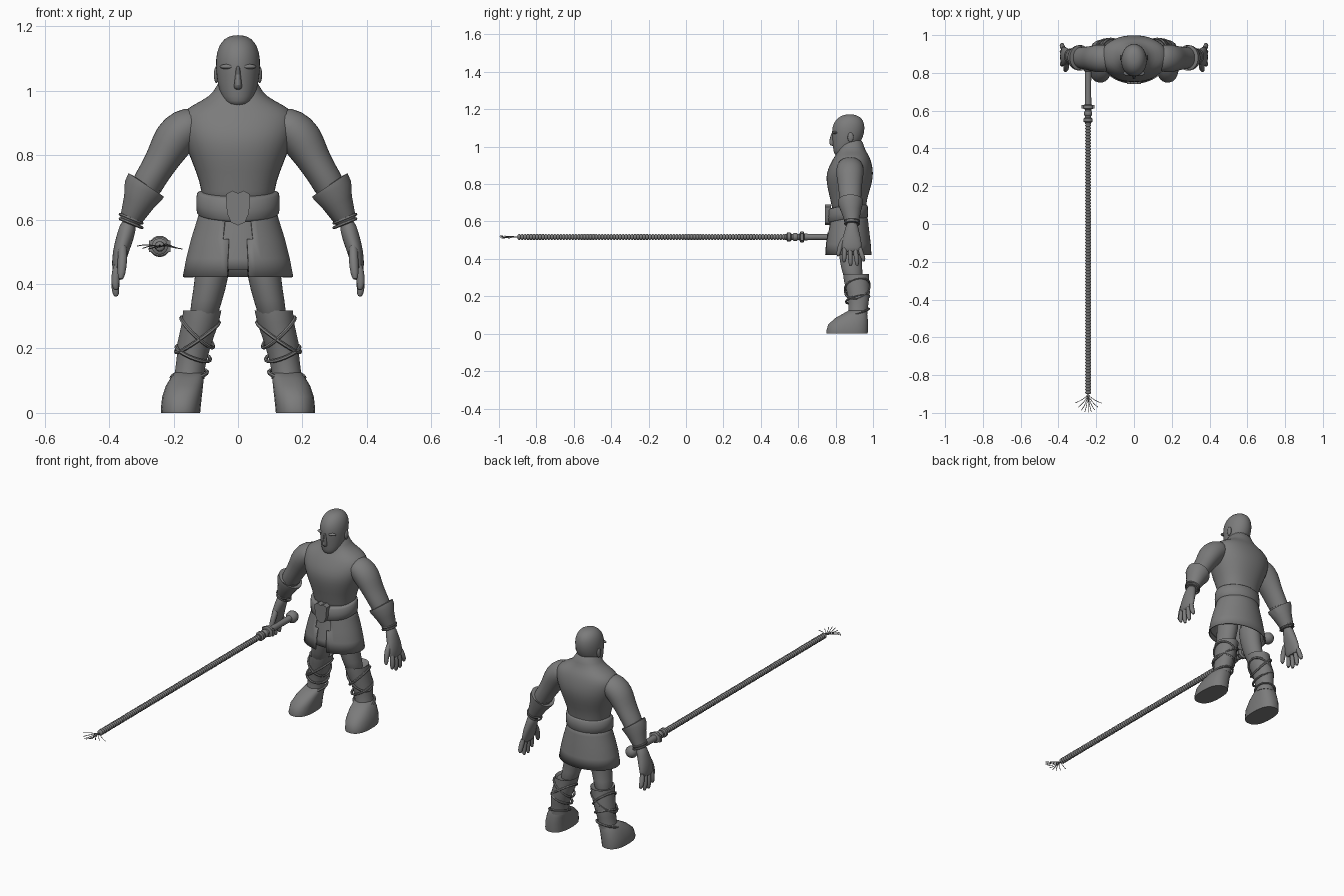
import bpy, bmesh, math
from mathutils import Vector

if "Cube" in bpy.data.objects:
    bpy.data.objects.remove(bpy.data.objects["Cube"], do_unlink=True)

grey = bpy.data.materials.new("plain grey")
grey.use_nodes = True
COLOUR = (0.2, 0.2, 0.2, 1)
grey.diffuse_color = COLOUR
grey.node_tree.nodes["Principled BSDF"].inputs["Base Color"].default_value = COLOUR

X, Y, Z = Vector((1, 0, 0)), Vector((0, 1, 0)), Vector((0, 0, 1))


def finish(obj, mirror=False, subsurf=0, thick=0, angle=50):
    """Material, shading and modifiers shared by every part."""
    obj.data.materials.clear()
    obj.data.materials.append(grey)
    bpy.ops.object.select_all(action='DESELECT')
    obj.select_set(True)
    bpy.context.view_layer.objects.active = obj
    bpy.ops.object.shade_smooth_by_angle(angle=math.radians(angle))
    if thick:
        obj.modifiers.new("thickness", 'SOLIDIFY').thickness = thick
    if mirror:
        obj.modifiers.new("mirror", 'MIRROR').use_mirror_merge = False
    if subsurf:
        mod = obj.modifiers.new("smooth", 'SUBSURF')
        mod.levels = mod.render_levels = subsurf
    return obj


def from_bmesh(name, bm, **opts):
    bmesh.ops.recalc_face_normals(bm, faces=bm.faces)
    mesh = bpy.data.meshes.new(name)
    bm.to_mesh(mesh)
    bm.free()
    obj = bpy.data.objects.new(name, mesh)
    bpy.context.collection.objects.link(obj)
    return finish(obj, **opts)


def loft(name, stations, axis=None, n=16, power=1.0, caps=True, edit=None, **opts):
    """Skin oval rings (x, y, z, ru, rv), upright to an axis or to the path."""
    bm = bmesh.new()
    pts = [Vector(s[:3]) for s in stations]
    rings = []
    for i, s in enumerate(stations):
        if axis == 'Z':
            u, v = X, Y
        elif axis == 'Y':
            u, v = X, Z
        else:
            t = (pts[min(i + 1, len(pts) - 1)] - pts[max(i - 1, 0)]).normalized()
            v = (Y - t * Y.dot(t)).normalized()
            u = v.cross(t)
        ring = []
        for k in range(n):
            a = 2 * math.pi * (k + 0.5) / n
            c, d = math.cos(a), math.sin(a)
            c = math.copysign(abs(c) ** power, c)
            d = math.copysign(abs(d) ** power, d)
            ring.append(bm.verts.new(pts[i] + u * c * s[3] + v * d * s[4]))
        rings.append(ring)
    for a, b in zip(rings, rings[1:]):
        for k in range(n):
            m = (k + 1) % n
            bm.faces.new((a[k], a[m], b[m], b[k]))
    if caps:
        bm.faces.new(rings[0])
        bm.faces.new(rings[-1])
    if edit:
        edit(bm)
    return from_bmesh(name, bm, **opts)


def rope(name, points, radius, closed=False, **opts):
    """Thin round cord through points, turned into a mesh."""
    curve = bpy.data.curves.new(name, 'CURVE')
    curve.dimensions = '3D'
    curve.bevel_depth, curve.bevel_resolution = radius, 1
    spline = curve.splines.new('POLY')
    spline.points.add(len(points) - 1)
    for p, q in zip(spline.points, points):
        p.co = (*q, 1)
    spline.use_cyclic_u = closed
    obj = bpy.data.objects.new(name, curve)
    bpy.context.collection.objects.link(obj)
    bpy.ops.object.select_all(action='DESELECT')
    obj.select_set(True)
    bpy.context.view_layer.objects.active = obj
    bpy.ops.object.convert(target='MESH')
    return finish(bpy.context.object, **opts)


def ball(name, loc, size, **opts):
    bm = bmesh.new()
    bmesh.ops.create_uvsphere(bm, u_segments=16, v_segments=10, radius=1)
    for v in bm.verts:
        v.co = Vector(loc) + Vector(a * b for a, b in zip(v.co, size))
    return from_bmesh(name, bm, **opts)


# Torso with sloping shoulders
loft("torso", [(0, .875, .62, .112, .09), (0, .87, .69, .112, .092), (0, .87, .75, .132, .108),
               (0, .873, .81, .157, .124), (0, .876, .86, .175, .127), (0, .883, .91, .185, .112),
               (0, .887, .945, .165, .096), (0, .888, .968, .115, .08), (0, .885, .995, .073, .068),
               (0, .885, 1.05, .055, .058)], 'Z', n=20, power=.9, subsurf=1)

# Head, nose, brow and ears
loft("head", [(0, .825, .953, .024, .026), (0, .835, .965, .044, .046), (0, .852, 1.0, .06, .067),
              (0, .865, 1.05, .068, .084), (0, .868, 1.1, .071, .09), (0, .873, 1.14, .061, .077),
              (0, .875, 1.163, .042, .052), (0, .875, 1.173, .018, .02)], 'Z', n=20, subsurf=1)
loft("nose", [(0, .79, 1.085, .008, .01), (0, .782, 1.05, .008, .013),
              (0, .78, 1.015, .015, .019), (0, .787, 1.003, .012, .012)], 'Z', n=8, subsurf=1)
ball("brow", (.03, .798, 1.075), (.027, .014, .008), mirror=True)
ball("ear", (.067, .88, 1.05), (.008, .016, .026), mirror=True)

# Arms, flared bracers and wrist cords
loft("arm", [(.11, .878, .91, .05, .065), (.165, .877, .885, .066, .075), (.2, .876, .85, .068, .075),
             (.227, .877, .80, .056, .066), (.256, .878, .752, .05, .062), (.285, .88, .705, .05, .057),
             (.31, .885, .65, .04, .045), (.338, .888, .585, .028, .032)], mirror=True, subsurf=1)
loft("bracer", [(.287, .88, .70, .052, .054), (.285, .88, .708, .066, .068), (.291, .88, .694, .066, .067),
                (.308, .883, .655, .05, .053), (.334, .888, .598, .034, .038), (.337, .888, .59, .03, .034)],
     n=24, mirror=True, angle=35)
wrist = [2 * math.pi * k / 24 for k in range(24)]
for drop in (0, .014):
    rope("wrist_cord", [(.332 + .034 * math.cos(a), .888 + .038 * math.sin(a),
                         .603 - drop + .014 * math.cos(a)) for a in wrist], .005, True, mirror=True)

# Hands with four fingers and a thumb
loft("palm", [(.336, .888, .60, .026, .03), (.349, .887, .55, .028, .038), (.365, .885, .50, .025, .054),
              (.373, .887, .455, .02, .054), (.374, .888, .435, .014, .048)], mirror=True, subsurf=1)
for base_y, tip_y, tip_z in ((.85, .845, .38), (.877, .88, .36), (.903, .915, .362), (.928, .95, .385)):
    mid_y = (base_y + tip_y) / 2
    loft("finger", [(.373, base_y, .47, .014, .014), (.381, mid_y, .42, .015, .0145),
                    (.381, tip_y, tip_z + .015, .013, .0125), (.377, tip_y, tip_z, .007, .007)],
         n=8, mirror=True, subsurf=1)
loft("thumb", [(.358, .86, .525, .016, .02), (.358, .828, .48, .017, .017),
               (.362, .815, .43, .014, .013), (.365, .812, .412, .007, .007)], n=8, mirror=True, subsurf=1)


# Tunic skirt split at the front over a shorter inner skirt
def cut_front(bm):
    gone = [f for f in bm.faces if f.calc_center_median().y < .87
            and abs(f.calc_center_median().x) < .34 * abs(f.calc_center_median().y - .87)]
    bmesh.ops.delete(bm, geom=gone, context='FACES')


skirt = [(0, .87, .65, .114, .096), (0, .87, .6, .127, .104), (0, .868, .54, .146, .113),
         (0, .867, .48, .161, .121), (0, .867, .422, .172, .125)]
loft("skirt", skirt, 'Z', n=48, caps=False, edit=cut_front, thick=.006, angle=40)
loft("inner_skirt", [(x, y, max(z, .445), a - .008, b - .008) for x, y, z, a, b in skirt],
     'Z', n=48, caps=False, thick=.004)


# Belt drooping at the front, with a shield buckle
def droop(bm):
    for v in bm.verts:
        v.co.z -= .02 * max(0, (.87 - v.co.y) / .1)


loft("belt", [(0, .866, .69, .108, .09), (0, .866, .688, .122, .1), (0, .866, .682, .128, .106),
              (0, .866, .65, .13, .107), (0, .866, .622, .128, .106), (0, .866, .614, .118, .1)],
     'Z', n=40, edit=droop, angle=60)

bm = bmesh.new()
outline = [(0, .682), (.018, .69), (.038, .678), (.034, .62), (.022, .592), (0, .582)]
outline += [(-x, z) for x, z in outline[-2:0:-1]]
plate = bm.faces.new([bm.verts.new((x, .742, z)) for x, z in outline])
for v in bmesh.ops.extrude_face_region(bm, geom=[plate])["geom"]:
    if isinstance(v, bmesh.types.BMVert):
        v.co.y = .775
from_bmesh("buckle", bm, angle=30)

# Legs and tall boots
loft("thigh", [(.072, .88, .54, .055, .075), (.08, .88, .42, .054, .064), (.097, .885, .35, .048, .057),
               (.113, .9, .27, .045, .05)], 'Z', mirror=True, subsurf=1)
loft("boot_shaft", [(.112, .91, .305, .048, .055), (.111, .91, .318, .06, .07), (.117, .912, .28, .058, .068),
                    (.134, .922, .22, .054, .062), (.143, .922, .17, .048, .055), (.15, .92, .13, .046, .052),
                    (.153, .918, .105, .049, .053)], 'Z', n=20, mirror=True, angle=45)
loft("boot_foot", [(.152, .918, .125, .044, .047), (.158, .905, .108, .052, .064), (.166, .886, .085, .058, .086),
                   (.174, .867, .05, .062, .107), (.178, .861, .012, .062, .112), (.178, .861, 0, .061, .111)],
     'Z', n=24, power=.82, mirror=True, angle=60)

# Cords crossing round the boots: height, tilt
for height, tilt in ((.25, .045), (.235, -.045), (.185, .02), (.118, -.008)):
    path = []
    for k in range(32):
        a = 2 * math.pi * k / 32
        z = height + tilt * math.cos(a) + .015 * math.sin(a)
        f = (z - .105) / .2
        path.append((.154 - .04 * f + (.053 + .008 * f) * math.cos(a),
                     .92 - .008 * f + (.057 + .013 * f) * math.sin(a), z))
    rope("boot_cord", path, .006, True, mirror=True)

# Whip lying level: pommel, grip, knotted guard and ribbed lash
WX, WZ = -.243, .517


def turned(name, profile, **opts):
    return loft(name, [(WX, y, WZ, r, r) for y, r in profile], 'Y', **opts)


ball("pommel", (WX, .835, WZ), (.033, .033, .033))
turned("grip", [(.83, .018), (.76, .017), (.7, .016), (.64, .018), (.53, .016)])
for y, r in ((.62, .03), (.585, .022), (.55, .025)):
    turned("guard_knot", [(y + .014, .016), (y + .008, r), (y - .008, r), (y - .014, .016)])
bm = bmesh.new()
bmesh.ops.create_cube(bm, size=1)
for v in bm.verts:
    v.co = Vector((WX + v.co.x * .068, .62 + v.co.y * .018, WZ + v.co.z * .036))
from_bmesh("guard_block", bm)
RIBS = 90
STEP = 1.43 / RIBS
lash = []
for k in range(RIBS):
    y = .53 - k * STEP
    lash += [(y, .011), (y - STEP * .3, .016), (y - STEP * .7, .016)]
turned("lash", lash + [(-.9, .011)], n=10)

# Frayed strands at the tip
for k in range(9):
    side = (k - 4) / 4
    reach = .098 - .05 * abs(side) ** 2
    rope("frayed_strand", [(WX + side * .07 * t ** 1.3, -.9 - reach * (1.3 * t - .3 * t * t),
                            WZ + .008 * math.sin(3 * t + k) * t) for t in (0, .25, .5, .75, 1)], .0016)
